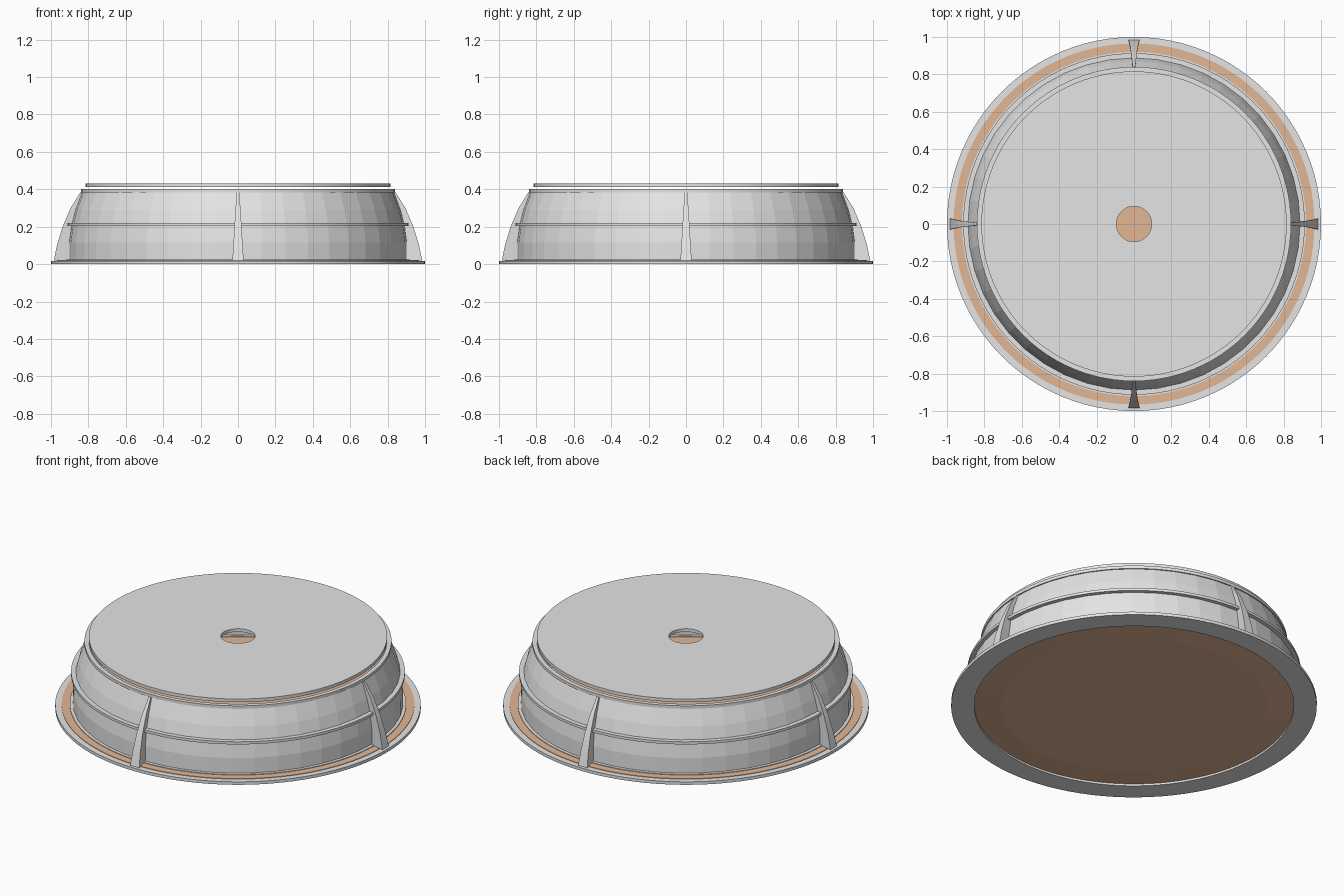
import bpy, math

if "Cube" in bpy.data.objects:
    bpy.data.objects.remove(bpy.data.objects["Cube"])


def material(name, rgb):
    m = bpy.data.materials.new(name)
    m.diffuse_color = (*rgb, 1)
    m.use_nodes = True
    m.node_tree.nodes["Principled BSDF"].inputs["Base Color"].default_value = m.diffuse_color
    return m


GREY = material("light grey", (0.78, 0.78, 0.78))
TAN = material("warm tan", (0.76, 0.47, 0.30))


def make(name, verts, faces, mat, smooth=True):
    me = bpy.data.meshes.new(name)
    me.from_pydata(verts, [], faces)
    me.materials.append(mat)
    ob = bpy.data.objects.new(name, me)
    bpy.context.collection.objects.link(ob)
    if smooth:
        bpy.ops.object.select_all(action='DESELECT')
        bpy.context.view_layer.objects.active = ob
        ob.select_set(True)
        bpy.ops.object.shade_smooth_by_angle(angle=math.radians(25))
    return ob


def lathe(name, profile, mat, n=96, smooth=True):
    """Spin a closed (radius, height) profile, listed anticlockwise."""
    k = len(profile)
    verts = [(r * math.cos(2 * math.pi * i / n), r * math.sin(2 * math.pi * i / n), z)
             for i in range(n) for r, z in profile]
    faces = []
    for i in range(n):
        j = (i + 1) % n
        for a in range(k):
            b = (a + 1) % k
            faces.append((i * k + a, j * k + a, j * k + b, i * k + b))
    return make(name, verts, faces, mat, smooth)


def ring(name, r0, r1, z0, z1, mat=GREY, n=96):
    return lathe(name, [(r0, z0), (r1, z0), (r1, z1), (r0, z1)], mat, n)


# Base rim and the shallow tan floor dish sitting in it
ring("base_rim", 0.874, 1.0, 0.0, 0.018)
floor = [(0.727, 0.002), (0.874, 0.012), (0.965, 0.014), (0.965, 0.021)]
n = 96
fv = [(r * math.cos(2 * math.pi * i / n), r * math.sin(2 * math.pi * i / n), z)
      for r, z in floor for i in range(n)]
ff = [(k * n + i, k * n + (i + 1) % n, (k + 1) * n + (i + 1) % n, (k + 1) * n + i)
      for k in range(3) for i in range(n)]
ff += [tuple(reversed(range(n))), tuple(range(3 * n, 4 * n))]
make("floor_dish", fv, ff, TAN, smooth=False)
ring("wall_foot_ring", 0.87, 0.92, 0.019, 0.025)

# Hollow panelled wall, leaning in towards the top
outer = [(0.903, 0.02), (0.903, 0.115), (0.890, 0.21), (0.869, 0.29), (0.832, 0.39)]
inner = [(r - 0.015, z) for r, z in reversed(outer)]
lathe("panelled_wall", outer + inner, GREY, 44, smooth=False)

# Bands around the wall
ring("middle_band", 0.872, 0.913, 0.203, 0.219)
ring("upper_band", 0.815, 0.84, 0.384, 0.402)

# Roof slab with a round hole in the middle
ring("roof_slab", 0.094, 0.816, 0.413, 0.432)

# Four buttress fins, wide at the foot and narrow at the top
fin = [(0.985, 0.02, 0.030), (0.968, 0.10, 0.025), (0.938, 0.20, 0.019),
       (0.895, 0.30, 0.013), (0.842, 0.385, 0.007)]
foot = [(0.885, 0.02), (0.885, 0.10), (0.872, 0.20), (0.850, 0.30), (0.820, 0.385)]
for q, side in enumerate(("right", "back", "left", "front")):
    c, s = round(math.cos(q * math.pi / 2)), round(math.sin(q * math.pi / 2))
    pts = []
    for (r, z, w), (ri, zi) in zip(fin, foot):
        t = min(w, 0.009)
        pts += [(ri, -t, z), (r, -w, z), (r, w, z), (ri, t, z)]
    verts = [(x * c - y * s, x * s + y * c, z) for x, y, z in pts]
    faces = [(3, 2, 1, 0), (16, 17, 18, 19)]
    for k in range(4):
        for a in range(4):
            b = (a + 1) % 4
            faces.append((4 * k + a, 4 * k + b, 4 * k + 4 + b, 4 * k + 4 + a))
    make(side + "_buttress", verts, faces, GREY)
